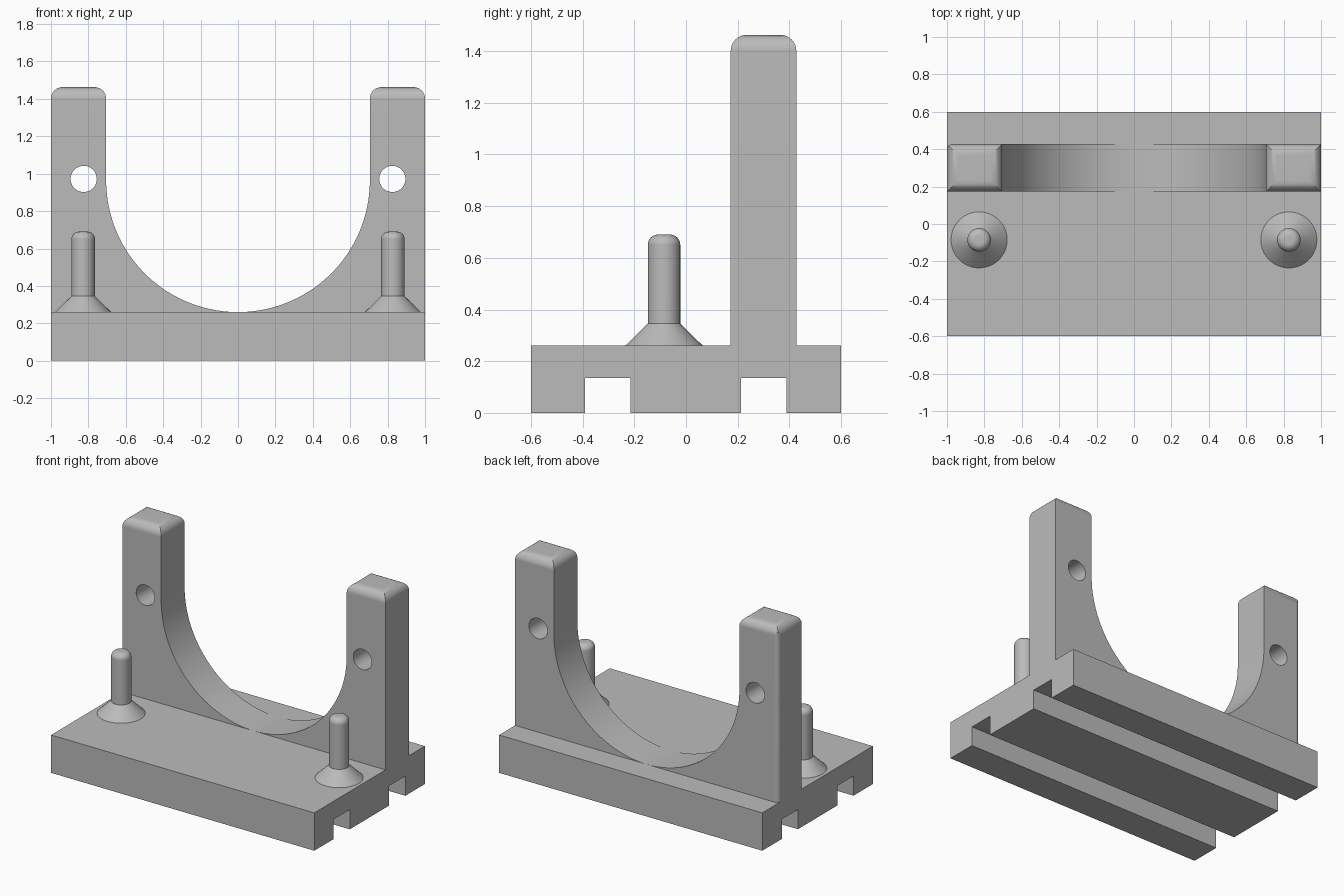
import bpy, bmesh
from math import sin, cos, pi
from mathutils import Vector

cube = bpy.data.objects.get("Cube")
if cube:
    bpy.data.objects.remove(cube, do_unlink=True)

grey = bpy.data.materials.new("plain grey")
grey.use_nodes = True
colour = (0.5, 0.5, 0.5, 1)
grey.diffuse_color = colour
grey.node_tree.nodes["Principled BSDF"].inputs["Base Color"].default_value = colour

BASE_TOP, POST_TOP = 0.26, 1.463
WALL_FRONT, WALL_BACK = 0.173, 0.427
ARCH_R = 0.705


def arc(cx, cy, r, start, end, steps):
    """Points along a circular arc."""
    angles = [start + (end - start) * i / steps for i in range(steps + 1)]
    return [(cx + r * cos(a), cy + r * sin(a)) for a in angles]


def make_object(name, bm):
    bmesh.ops.recalc_face_normals(bm, faces=bm.faces)
    mesh = bpy.data.meshes.new(name)
    bm.to_mesh(mesh)
    bm.free()
    mesh.materials.append(grey)
    obj = bpy.data.objects.new(name, mesh)
    bpy.context.collection.objects.link(obj)
    return obj


def prism(points, place, depth):
    """Extrude a 2D profile; place maps (u, v) to a 3D point."""
    bm = bmesh.new()
    face = bm.faces.new([bm.verts.new(place(u, v)) for u, v in points])
    moved = bmesh.ops.extrude_face_region(bm, geom=[face])["geom"]
    verts = [g for g in moved if isinstance(g, bmesh.types.BMVert)]
    bmesh.ops.translate(bm, verts=verts, vec=Vector(depth))
    bmesh.ops.recalc_face_normals(bm, faces=bm.faces)
    return bm


def activate(obj):
    bpy.ops.object.select_all(action='DESELECT')
    obj.select_set(True)
    bpy.context.view_layer.objects.active = obj


def cut(obj, cutter):
    """Subtract the cutter, then discard it."""
    cutter.hide_render = True
    mod = obj.modifiers.new("cut", 'BOOLEAN')
    mod.operation, mod.solver, mod.object = 'DIFFERENCE', 'EXACT', cutter
    activate(obj)
    bpy.ops.object.modifier_apply(modifier=mod.name)
    bpy.data.objects.remove(cutter, do_unlink=True)


def smooth(obj):
    activate(obj)
    bpy.ops.object.shade_smooth_by_angle(angle=pi / 6)
    mod = obj.modifiers.new("even shading", 'WEIGHTED_NORMAL')
    mod.keep_sharp = True


# Base plate with two grooves along its underside
profile = [(-0.6, 0)]
for near, far in ((-0.39, -0.215), (0.213, 0.388)):
    profile += [(near, 0), (near, 0.135), (far, 0.135), (far, 0)]
profile += [(0.6, 0), (0.6, BASE_TOP), (-0.6, BASE_TOP)]
make_object("base_plate", prism(profile, lambda y, z: (-1, y, z), (2, 0, 0)))

# Cradle halves: upright post flowing into a quarter-circle saddle
half = [(1, BASE_TOP), (1, POST_TOP), (ARCH_R, POST_TOP)]
half += arc(0, BASE_TOP + ARCH_R, ARCH_R, 0, -pi / 2, 40)
for side, label in ((1, "left"), (-1, "right")):
    bm = prism(half, lambda x, z: (side * x, WALL_FRONT, z),
               (0, WALL_BACK - WALL_FRONT, 0))
    rim = [e for e in bm.edges if all(v.co.z > POST_TOP - 0.001 for v in e.verts)]
    bmesh.ops.bevel(bm, geom=rim, offset=0.062, segments=8,
                    profile=0.5, affect='EDGES')
    post = make_object(label + "_cradle_half", bm)

    # Cross hole through the post
    hole = bmesh.new()
    bmesh.ops.create_cone(hole, cap_ends=True, segments=48,
                          radius1=0.07, radius2=0.07, depth=1)
    cutter = make_object("hole_cutter", hole)
    cutter.location = (side * 0.825, 0.3, 0.972)
    cutter.rotation_euler.x = pi / 2
    cut(post, cutter)

    # Rounded outer back corner on one post only
    if side < 0:
        r = 0.03
        corner = [(-1.02, WALL_BACK + 0.02), (-1.02, WALL_BACK - r)]
        corner += arc(-1 + r, WALL_BACK - r, r, pi, pi / 2, 6)
        corner += [(-1 + r, WALL_BACK + 0.02)]
        cut(post, make_object("corner_cutter", prism(
            corner, lambda x, y: (x, y, 0.2), (0, 0, 1.5))))
    smooth(post)

# Pins with a flared foot and a rounded tip
PIN_R, TIP_R, PIN_TOP = 0.063, 0.04, 0.69
outline = [(0, BASE_TOP), (0.15, BASE_TOP), (PIN_R, 0.345)]
outline += arc(PIN_R - TIP_R, PIN_TOP - TIP_R, TIP_R, 0, pi / 2, 8)
outline += [(0, PIN_TOP)]
for side, label in ((1, "left"), (-1, "right")):
    bm = bmesh.new()
    verts = [bm.verts.new((r, 0, z)) for r, z in outline]
    edges = [bm.edges.new(pair) for pair in zip(verts, verts[1:])]
    bmesh.ops.spin(bm, geom=verts + edges, axis=(0, 0, 1), cent=(0, 0, 0),
                   angle=2 * pi, steps=48)
    bmesh.ops.remove_doubles(bm, verts=bm.verts, dist=0.0001)
    pin = make_object(label + "_pin", bm)
    pin.location = (side * 0.828, -0.085, 0)
    smooth(pin)
